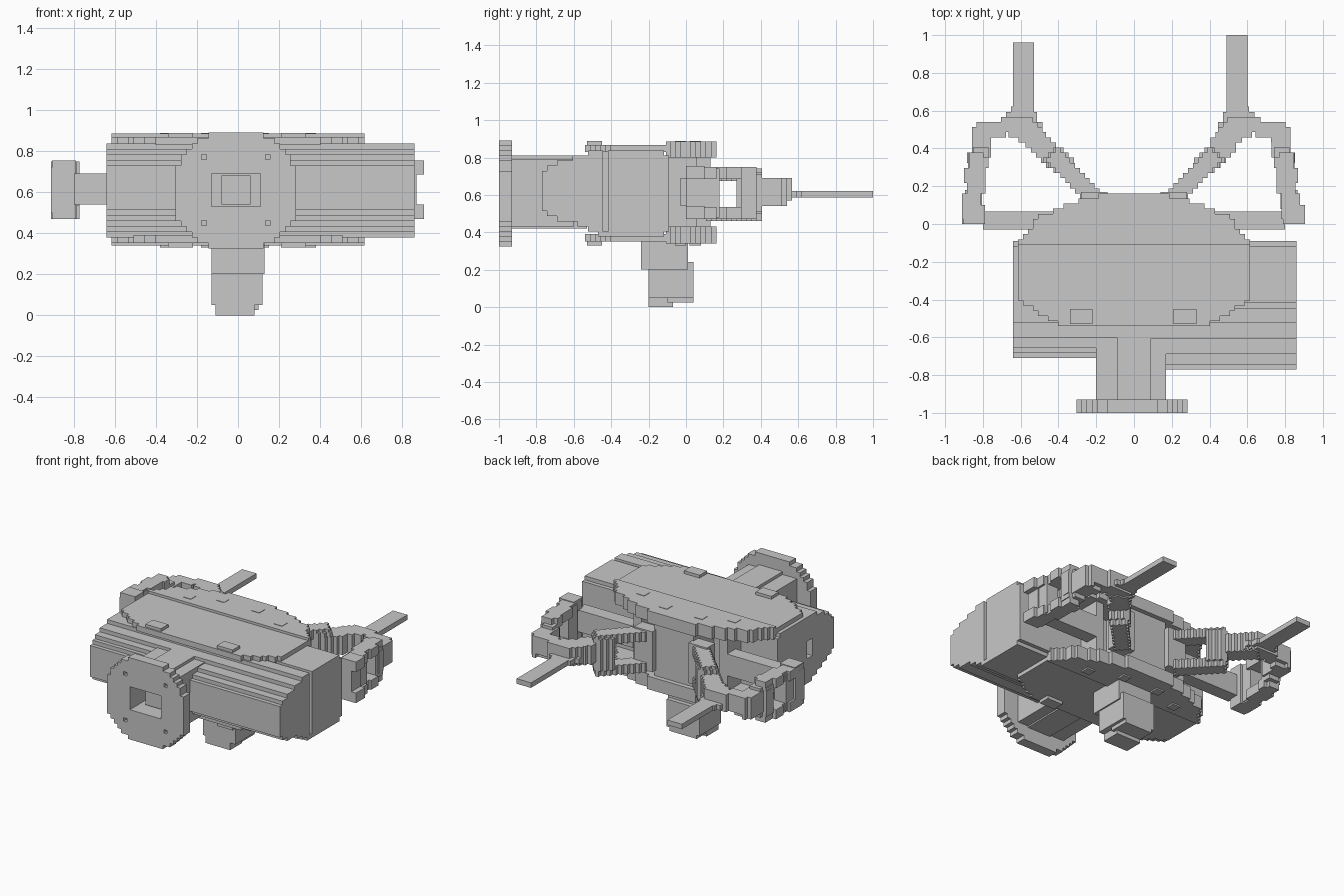
import bpy, bmesh
from mathutils import Vector

cube = bpy.data.objects.get("Cube")
if cube:
    bpy.data.objects.remove(cube, do_unlink=True)

STEP = 0.027
TONE = (0.58, 0.58, 0.58, 1)
grey = bpy.data.materials.new("plain grey")
grey.use_nodes = True
grey.diffuse_color = TONE
grey.node_tree.nodes["Principled BSDF"].inputs["Base Color"].default_value = TONE


def prism(name, pts, lo, hi, axis="z"):
    """Extrude a flat outline from lo to hi along an axis."""
    place = {"x": lambda u, v, w: (w, u, v),
             "y": lambda u, v, w: (u, w, v),
             "z": lambda u, v, w: (u, v, w)}[axis]
    bm = bmesh.new()
    face = bm.faces.new([bm.verts.new(place(u, v, lo)) for u, v in pts])
    top = bmesh.ops.extrude_face_region(bm, geom=[face])["geom"]
    bmesh.ops.translate(bm, vec=place(0, 0, hi - lo),
                        verts=[g for g in top if isinstance(g, bmesh.types.BMVert)])
    bmesh.ops.recalc_face_normals(bm, faces=bm.faces)
    mesh = bpy.data.meshes.new(name)
    bm.to_mesh(mesh)
    bm.free()
    mesh.materials.append(grey)
    ob = bpy.data.objects.new(name, mesh)
    bpy.context.collection.objects.link(ob)
    return ob


def box(name, x, y, z):
    return prism(name, [(x[0], y[0]), (x[1], y[0]), (x[1], y[1]), (x[0], y[1])], *z)


def stepped(name, pts, lo, hi, axis="z"):
    """Extrude a convex outline whose edge is cut into small square steps."""
    left, right = min(p[0] for p in pts), max(p[0] for p in pts)
    n = max(1, round((right - left) / STEP))
    w = (right - left) / n
    upper, lower = [], []
    for i in range(n):
        a, b = left + i * w, left + (i + 1) * w
        mid, hits = (a + b) / 2, []
        for p, q in zip(pts, pts[1:] + pts[:1]):
            if (p[0] - mid) * (q[0] - mid) < 0:
                hits.append(p[1] + (q[1] - p[1]) * (mid - p[0]) / (q[0] - p[0]))
        v0 = round(min(hits) / STEP) * STEP
        v1 = max(round(max(hits) / STEP) * STEP, v0 + STEP)
        upper += [(a, v1), (b, v1)]
        lower += [(a, v0), (b, v0)]
    ring = []
    for p in upper + lower[::-1]:
        if not ring or (Vector(p) - Vector(ring[-1])).length > 1e-5:
            ring.append(p)
    return prism(name, ring, lo, hi, axis)


def bar(name, p, q, width, lo, hi):
    """Straight stepped link between two points seen from above."""
    p, q = Vector(p), Vector(q)
    d = (q - p).normalized() * width / 2
    s = Vector((-d.y, d.x))
    return stepped(name, [tuple(c) for c in (p + s, q + s, q - s, p - s)], lo, hi)


def cut(ob, x, y, z):
    cutter = box("cutter", x, y, z)
    cutter.hide_render = True
    mod = ob.modifiers.new("cut", "BOOLEAN")
    mod.operation, mod.solver, mod.object = "DIFFERENCE", "EXACT", cutter
    bpy.context.view_layer.objects.active = ob
    bpy.ops.object.modifier_apply(modifier=mod.name)
    bpy.data.objects.remove(cutter, do_unlink=True)


def mirrored(half):
    return half + [(-x, y) for x, y in reversed(half)]


# Main housing: long stepped drum, the left half standing further forward
def housing(front):
    return [(front, .51), (front, .72), (front + .05, .76), (-.6, .795), (-.43, .85), (-.14, .85),
            (-.09, .80), (-.09, .41), (-.14, .37), (-.42, .37), (-.58, .45), (front + .05, .48)]


right_body = stepped("housing_right", housing(-.71), -.64, .02, "x")
cut(right_body, (-.7, -.56), (-.47, -.41), (.55, .67))
stepped("housing_left", housing(-.77), 0, .86, "x")

# Oval cover plates with a thicker rear rim
cover = mirrored([(.18, .15), (.35, .11), (.5, .04), (.615, -.1), (.615, -.4), (.4, -.53)])
rim = mirrored([(.18, .15), (.35, .11), (.5, .04), (.615, -.1)])
for name, sheet, edge, pad in (("top", (.83, .868), (.8, .885), (.85, .888)),
                               ("bottom", (.352, .39), (.34, .43), (.33, .37))):
    stepped(name + "_cover", cover, *sheet)
    stepped(name + "_rear_rim", rim, *edge)
    for x in (-.28, .27):
        box(name + "_front_pad", (x - .06, x + .06), (-.53, -.45), pad)
    for x, y in ((-.35, -.03), (-.15, .05), (.12, .05), (.35, -.03)):
        box(name + "_tab", (x - .03, x + .03), (y - .03, y + .03), pad)

# Rear wall between the covers
box("rear_wall", (-.15, .15), (-.1, .13), (.4, .82))
for s in (-1, 1):
    box("rear_side_post", sorted((s * .3, s * .36)), (-.1, .06), (.4, .82))

# Front neck and round mounting flange with square socket
neck = box("neck", (-.2, .17), (-.95, -.6), (.43, .79))
cut(neck, (-.13, .11), (-1, -.8), (.53, .69))
box("neck_spine", (-.09, .09), (-.94, -.53), (.7, .81))
box("neck_keel", (-.09, .09), (-.94, -.53), (.42, .5))
box("socket_post", (-.08, .06), (-.9, -.78), (.54, .68))
r = .285
k = r * .4142
m = r * .75
ring = [(k, r), (m, m), (r, k), (r, -k), (m, -m), (k, -r)]
ring = [(x * 1.03 - .01, z + .605) for x, z in mirrored(ring)]
flange = stepped("flange", ring, -1, -.93, "y")
cut(flange, (-.13, .11), (-1.1, -.9), (.53, .69))
for x in (-.165, .145):
    for z in (.45, .77):
        cut(flange, (x - .012, x + .012), (-1.1, -.9), (z - .012, z + .012))

# Foot below the housing
box("foot_upper", (-.13, .13), (-.24, .01), (.2, .38))
box("foot_middle", (-.13, .12), (-.2, .04), (.05, .24))
box("foot_sole", (-.11, .08), (-.2, -.07), (0, .06))
box("foot_sole_rear", (-.11, .1), (-.1, .04), (.025, .06))

# Two linkage arms at the back
levels = ((.685, .75), (.47, .535))
for side, s, finger_x, tip, outer, reach in (("left", 1, .545, 1.0, .825, .87),
                                             ("right", -1, .585, .96, .855, .91)):
    def at(x, y):
        return (s * x, y)

    def span(a, b):
        return sorted((s * a, s * b))

    # base beam and outer hinge
    box(side + "_base_beam", span(.36, .8), (-.03, .065), (.54, .69))
    box(side + "_hinge", span(.79, reach), (0, .1), (.5, .72))
    box(side + "_inner_mount", span(.14, .28), (.08, .17), (.47, .75))
    for lo, hi in levels:
        # doubled inner and outer links
        bar(side + "_inner_link", at(.22, .14), at(.43, .37), .1, lo - .01, hi - .01)
        bar(side + "_outer_link", at(outer + .005, .02), at(outer - .02, .3), .1, lo, hi)
        bar(side + "_outer_link_end", at(outer - .005, .22), at(outer - .035, .37), .1, lo, hi)
        box(side + "_hinge_cheek", span(.79, .905), (0, .1), (lo, hi + .005))
    bar(side + "_inner_link_root", at(.36, .29), at(.44, .38), .11, .5, .72)
    bar(side + "_inner_link_solid", at(.4, .33), at(finger_x, .51), .12, .56, .69)
    box(side + "_outer_bridge", span(outer - .05, outer + .04), (.08, .18), (.48, .74))
    bar(side + "_outer_bridge_top", at(outer - .02, .3), at(outer - .04, .4), .09, .51, .71)
    bar(side + "_outer_link_solid", at(outer - .025, .32), at(outer - .07, .52), .11, .54, .69)
    # knuckle, flared root and long thin finger
    bar(side + "_knuckle_link", at(outer - .06, .48), at(finger_x + .03, .54), .09, .57, .69)
    stepped(side + "_knuckle", [at(finger_x - .1, .48), at(finger_x - .05, .57),
                                at(finger_x + .07, .58), at(finger_x + .13, .52),
                                at(finger_x + .03, .44)], .57, .69)
    stepped(side + "_finger_root", [at(finger_x - .1, .5), at(finger_x - .05, .62),
                                    at(finger_x + .05, .62), at(finger_x + .12, .54),
                                    at(finger_x + .12, .5)], .585, .62)
    box(side + "_finger", span(finger_x - .055, finger_x + .055), (.5, tip), (.585, .62))
